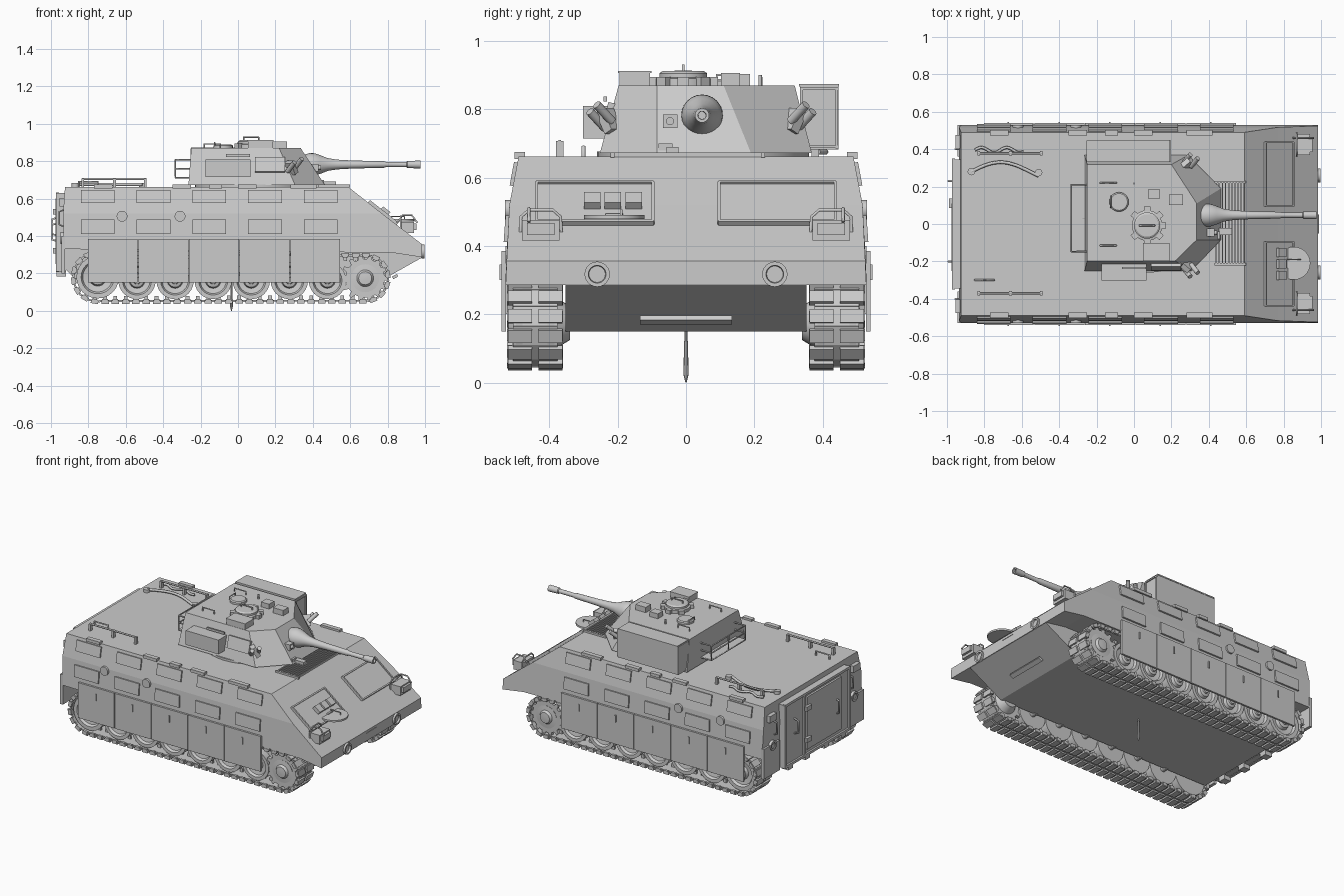
import bpy, bmesh, math
from mathutils import Matrix, Vector, Euler

def finish(name, bm, smooth=False):
    bmesh.ops.recalc_face_normals(bm, faces=bm.faces)
    me = bpy.data.meshes.new(name)
    bm.to_mesh(me)
    bm.free()
    if smooth:
        for p in me.polygons:
            p.use_smooth = True
        me.set_sharp_from_angle(angle=math.radians(32))
    ob = bpy.data.objects.new(name, me)
    bpy.context.collection.objects.link(ob)
    return ob

def add_box(bm, c, s, rot=(0, 0, 0)):
    m = Matrix.Translation(c) @ Euler(rot).to_matrix().to_4x4() @ Matrix.Diagonal((*s, 1))
    bmesh.ops.create_cube(bm, size=1, matrix=m)

def boxes(name, items):
    bm = bmesh.new()
    for it in items:
        add_box(bm, *it)
    return finish(name, bm)

def box(name, x, y, z):
    """box from (min, max) ranges"""
    r = (x, y, z)
    return boxes(name, [([(a + b) / 2 for a, b in r], [abs(b - a) for a, b in r])])

def loft(name, rings, smooth=False):
    bm = bmesh.new()
    vs = [[bm.verts.new(p) for p in r] for r in rings]
    n = len(vs[0])
    for a, b in zip(vs, vs[1:]):
        for i in range(n):
            bm.faces.new((a[i], a[(i + 1) % n], b[(i + 1) % n], b[i]))
    bm.faces.new(vs[0])
    bm.faces.new(vs[-1])
    return finish(name, bm, smooth)

def lathe(name, o, axis, prof, n=24, d=None):
    """prof: (radius, distance along axis); d: optional free direction"""
    d = Vector(d) if d else Vector({'X': (1, 0, 0), 'Y': (0, 1, 0), 'Z': (0, 0, 1)}[axis])
    q = d.to_track_quat('Z', 'Y')
    ring = lambda r, t: [Vector(o) + q @ Vector((r * math.cos(2 * math.pi * i / n), r * math.sin(2 * math.pi * i / n), t)) for i in range(n)]
    return loft(name, [ring(max(r, .002), t) for r, t in prof], True)

def cyl(name, o, axis, r, h, n=20, d=None):
    return lathe(name, o, axis, [(r, 0), (r, h)], n, d)

def tube(name, pts, r=.005):
    cu = bpy.data.curves.new(name, 'CURVE')
    cu.dimensions = '3D'
    cu.bevel_depth, cu.bevel_resolution, cu.use_fill_caps = r, 1, True
    sp = cu.splines.new('POLY')
    sp.points.add(len(pts) - 1)
    for p, c in zip(sp.points, pts):
        p.co = (*c, 1)
    ob = bpy.data.objects.new(name, cu)
    bpy.context.collection.objects.link(ob)

# Hull: armoured upper body with side knee, narrow belly between tracks
def prism(name, prof):
    return loft(name, [[(x, s * w, z) for x, z, w in prof] for s in (-1, 1)])
prism("upper_hull", [(-.925, .662, .49), (.59, .662, .49), (.77, .52, .517), (-.935, .52, .517)])
prism("side_hull", [(-.935, .52, .517), (.77, .52, .517), (.985, .355, .525), (.985, .286, .528), (.83, .31, .528), (-.93, .33, .528)])
prism("belly", [(x, z, .352) for x, z in ((-.92, .4), (-.92, .22), (-.85, .15), (.745, .15), (.983, .284), (.9, .38))])
boxes("belly_strip", [((.84, 0, .183), (.03, .27, .015), (0, -.5, 0))])
lathe("drain_pin", (-.035, 0, 0), 'Z', [(.001, 0), (.008, .025), (.004, .16)], 8)

# Running gear
def track_path():
    pts = []
    for (cx, cz, r, a0) in ((-.75, .18, .128, 90), (.68, .174, .12, 270)):
        for i in range(33):
            a = math.radians(a0 + 180 * i / 32)
            pts.append(Vector((cx + r * math.cos(a), 0, cz + r * math.sin(a))))
    return pts + [pts[0]]

def track(name, y, n=66):
    pts, bm = track_path(), bmesh.new()
    seg = [(b - a).length for a, b in zip(pts, pts[1:])]
    step, total, i, acc = sum(seg) / n, sum(seg), 0, 0
    for k in range(n):
        while acc + seg[i] < k * step:
            acc += seg[i]
            i += 1
        t = (pts[i + 1] - pts[i]).normalized()
        p = pts[i] + t * (k * step - acc)
        ang = math.atan2(-t.z, t.x)
        out = Vector((t.z, 0, -t.x))           # points away from the loop
        for off, s, dy in ((0, (.058, .13, .010), 0), (.006, (.040, .07, .018), -.045), (.006, (.040, .07, .018), .045),
                           (0, (.030, .016, .020), -.074), (0, (.030, .016, .020), .074), (-.015, (.02, .012, .025), 0)):
            add_box(bm, p + out * off + Vector((0, y + dy, 0)), s, (0, ang, 0))
    finish(name, bm)

WHEEL = [(.01, -.065), (1, -.065), (1, -.015), (.7, -.012), (.7, .012), (1, .015), (1, .062), (.78, .062),
         (.7, .045), (.42, .04), (.36, .06), (.2, .065), (.18, .075), (.01, .075)]
def gear(name, x, z, y0, y1, n=14):
    pts = []
    for i in range(n):
        for f, r in ((-.3, .104), (-.14, .128), (.14, .128), (.3, .104)):
            a = 2 * math.pi * (i + f) / n
            pts.append((x + r * math.cos(a), z + r * math.sin(a)))
    loft(name, [[(px, y, pz) for px, pz in pts] for y in (y0, y1)])

for s, side in ((-1, "right"), (1, "left")):
    track(side + "_track", s * .4415)
    o = s * .44
    for i in range(6):
        lathe(f"{side}_road_wheel_{i}", (-.54 + .2036 * i, o, .162), 'Y', [(r * .1, s * t) for r, t in WHEEL])
        cyl(f"{side}_axle_{i}", (-.54 + .2036 * i, s * .34, .162), 'Y', .02, s * .08, 12)
    lathe(side + "_idler", (-.75, o, .18), 'Y', [(r * .114, s * t) for r, t in WHEEL])
    gear(side + "_sprocket_outer", .68, .174, s * .478, s * .498)
    gear(side + "_sprocket_inner", .68, .174, s * .385, s * .405)
    lathe(side + "_sprocket_hub", (.68, 0, .174), 'Y', [(.05, s * .34), (.08, s * .39), (.06, s * .42), (.06, s * .47), (.075, s * .502), (.045, s * .505), (.035, s * .52), (.01, s * .522)])

    # Skirt panels with small handles
    for i in range(5):
        x0 = -.805 + .2706 * i
        box(f"{side}_skirt_{i}", (x0 + .002, x0 + .2686), (s * .527, s * .540), (.15, .385))
        box(f"{side}_skirt_grip_{i}", (x0 + .13, x0 + .138), (s * .538, s * .546), (.30, .345))
        # Applique plates, two rows
        boxes(f"{side}_armor_plates_{i}", [((-.75 + .298 * i, s * .503, .61), (.18, .014, .07), (s * .184, 0, 0)),
                                           ((-.75 + .298 * i, s * .524, .45), (.18, .014, .078), (s * .07, 0, 0))])
    for x in (-.62, -.31):
        cyl(f"{side}_port", (x, s * .50, .505), 'Y', .029, s * .03)
    boxes(side + "_roof_edge_blocks", [((x, s * .487, .665), (w, .03, .02)) for x, w in ((-.72, .1), (-.3, .1), (-.12, .07), (.05, .1), (.35, .14))])
    box(side + "_rear_mudflap", (-.945, -.925), (s * .36, s * .528), (.2, .4))

    # Headlights with guards, tow rings
    boxes(side + "_headlight", [((.905, s * .425, .445), (.07, .11, .06)), ((.945, s * .425, .45), (.02, .08, .035))])
    tube(side + "_light_guard", [(.87, s * .425 + y, z) for y, z in ((-.06, .44), (-.058, .485), (-.035, .505), (.035, .505), (.058, .485), (.06, .44))], .005)
    tube(side + "_light_guard_bar", [(.85, s * .46, .47), (.88, s * .46, .51), (.93, s * .46, .51), (.96, s * .46, .47)], .005)
    lathe(side + "_tow_ring", (.98, s * .26, .317), 'X', [(.037, 0), (.037, .018), (.026, .018), (.024, .006), (.002, .006)])

# Sloped glacis: raised hatches, vision blocks, driver's lid
A = math.atan2(.31, .395)
def slope(x, y, h=0):
    return (x + h * math.sin(A), y, .662 - (x - .59) * .785 + h * math.cos(A))
for y, n in ((-.267, "driver_hatch"), (.267, "engine_hatch")):
    L = .185
    boxes(n, [(slope(.772, y, .003), (L, .34, .012), (0, A, 0))] +
          [(slope(.772 + d * .073, y, .008), (.009, .345, .016), (0, A, 0)) for d in (-1, 1)] +
          [(slope(.772, y + d * .17, .008), (L, .009, .016), (0, A, 0)) for d in (-1, 1)])
boxes("driver_vision_blocks", [(slope(.775, y, .018), (.05, .048, .03), (0, A, 0)) for y in (-.275, -.215, -.153)])
cyl("driver_lid", (.855, -.21, .478), 'Z', .088, .012, 28)
tube("driver_lid_handle", [(.82, -.19, .485), (.82, -.19, .505), (.89, -.19, .505), (.89, -.19, .485)], .004)
boxes("nose_seam", [((.985, 0, .338), (.006, .1, .004)), ((.80, -.21, .485), (.06, .05, .02))])

# Engine grille
boxes("engine_grille", [((.44 + .0165 * i, .005, .666), (.007, .43, .014)) for i in range(10)] +
      [((.515, y, .666), (.17, .012, .016)) for y in (-.215, .225)])

# Turret shell
base = [(-.265, -.252), (.305, -.252), (.465, -.085), (.465, .19), (.29, .368), (-.265, .368)]
top = [(-.25, -.197), (.22, -.197), (.335, -.085), (.335, .11), (.20, .318), (-.25, .318)]
loft("turret", [[(x, y, .672) for x, y in base], [(x, y, .87) for x, y in top]])
cyl("turret_ring", (.08, .05, .64), 'Z', .31, .036, 40)

# Gun and mantlet
lathe("main_gun", (0, .047, .782), 'X', [(.05, .34), (.061, .385), (.06, .41), (.05, .44), (.034, .48), (.026, .53), (.021, .62), (.018, .78),
      (.014, .79), (.014, .9), (.019, .905), (.021, .975), (.012, .975), (.011, .92), (.002, .92)])
box("coaxial_mount", (.33, .43), (-.068, -.025), (.745, .785))
cyl("coaxial_gun", (.42, -.047, .765), 'X', .012, .025, 12)

# Side boxes and launchers
box("missile_launcher", (-.255, .19), (.333, .446), (.682, .868))
boxes("missile_launcher_trim", [((.192, .39, z), (.01, .113, .008)) for z in (.69, .86)] + [((.192, y, .775), (.01, .008, .18)) for y in (.338, .441)] +
      [((-.03, .39, .87), (.44, .117, .008))])
box("stowage_box", (-.175, .067), (-.302, -.21), (.715, .81))
boxes("stowage_flap", [((-.0, -.236, .83), (.13, .01, .014)), ((.17, -.228, .78), (.16, .02, .08), (-.27, 0, 0))])
for s, y, n in ((-1, -.225, "right"), (1, .315, "left")):
    boxes(n + "_smoke_bracket", [((.285, y, .765), (.05, .03, .07), (s * -.5, 0, s * .7))])
    for k in (0, 1):
        cyl(f"{n}_smoke_tube_{k}", (.265 + .04 * k, y + s * (.012 - .02 * k), .745 + .02 * k), 'Z', .013, .075, 12, (.45, s * .55, .6))

# Rear turret rack
rack = []
for z in (.712, .76, .808):
    tube("rack_rail", [(-.255, .21, z), (-.335, .21, z), (-.335, -.147, z), (-.255, -.147, z)], .005)
for y in (-.147, .03, .21):
    tube("rack_post", [(-.255, y, .712), (-.335, y, .712), (-.335, y, .808)], .005)
box("rack_floor", (-.333, -.26), (-.147, .21), (.71, .716))

# Turret roof: cupola, hatch, sights, handles
lathe("commander_cupola", (.07, -.008, .865), 'Z', [(.082, 0), (.082, .025), (.07, .028), (.07, .04), (.06, .047), (.002, .048)], 28)
boxes("cupola_periscopes", [((.07 + .088 * math.cos(a), -.008 + .088 * math.sin(a), .88), (.026, .034, .03), (0, 0, a))
      for a in [math.radians(d) for d in (-40, 0, 40, 90, 140, 220, 270)]])
tube("cupola_handle", [(.03, -.008, .905), (.03, -.008, .928), (.11, -.008, .928), (.11, -.008, .905)], .005)
lathe("gunner_hatch", (-.08, .118, .865), 'Z', [(.052, 0), (.052, .018), (.045, .024), (.002, .024)])
tube("gunner_hatch_handle", [(-.125, .15, .88), (-.125, .15, .9), (-.125, .09, .9), (-.125, .09, .88)], .004)
boxes("sights", [((.107, .16, .885), (.06, .055, .035)), ((.225, .13, .887), (.075, .055, .037)), ((.12, -.15, .888), (.135, .09, .04)),
                 ((.12, -.15, .909), (.142, .097, .006)), ((.48, -.04, .675), (.09, .035, .03)), ((.44, -.06, .68), (.04, .04, .04))])
for y in (-.115, .22):
    tube("roof_handle", [(-.18, y, .868), (-.18, y, .892), (-.095, y, .892), (-.095, y, .868)], .005)
tube("aerial_stub", [(.0, .217, .868), (.0, .217, .9)], .006)

# Deck: rods on posts, cable, small bar
for y in (-.37, .378):
    tube("deck_rod", [(-.835, y, .705), (-.49, y, .705)], .006)
    boxes("deck_rod_posts", [((x, y, .682), (.014, .022, .05)) for x in (-.83, -.66, -.495)])
tube("deck_bar", [(-.85, -.30, .66), (-.85, -.30, .69), (-.75, -.30, .69), (-.75, -.30, .66)], .006)
tube("tow_cable", [(-.87 + .36 * t / 20, .28 + .05 * math.sin(math.pi * t / 20 * 1.15), .675) for t in range(21)], .009)
tube("upper_cable", [(-.85 + .26 * t / 20, .395 + .014 * math.sin(t * .6), .675) for t in range(21)], .008)
for x, y in ((-.87, .28), (-.51, .275)):
    lathe("cable_eye", (x, y, .662), 'Z', [(.02, 0), (.02, .02), (.002, .02)], 12)

# Rear ramp, door, hinges, lamps
box("rear_ramp", (-.962, -.92), (-.345, .345), (.21, .63))
box("rear_door", (-.975, -.95), (-.25, .11), (.25, .60))
boxes("ramp_frame", [((-.965, y, .42), (.018, .018, .42)) for y in (-.34, .34, .135)] + [((-.965, 0, z), (.018, .68, .016)) for z in (.625, .215)])
boxes("ramp_hinges", [((-.945, y, .2), (.05, .05, .035)) for y in (-.28, -.1, .1, .28)] + [((-.98, .11, z), (.02, .05, .03)) for z in (.32, .53)])
for y, z in ((-.2, .42), (.23, .45)):
    tube("rear_handle", [(-.96, y, z - .05), (-.992, y, z - .04), (-.992, y, z + .04), (-.96, y, z + .05)], .006)
for s in (-1, 1):
    boxes("rear_lamp", [((-.94, s * .44, .58), (.03, .07, .045))])
    lathe("rear_tow_eye", (-.92, s * .43, .39), 'X', [(.032, 0), (.032, -.03), (.02, -.03), (.018, -.02), (.002, -.02)], 16)
    tube("rear_side_grip", [(-.93, s * .4, .45), (-.955, s * .4, .46), (-.955, s * .4, .53), (-.93, s * .4, .54)], .005)
